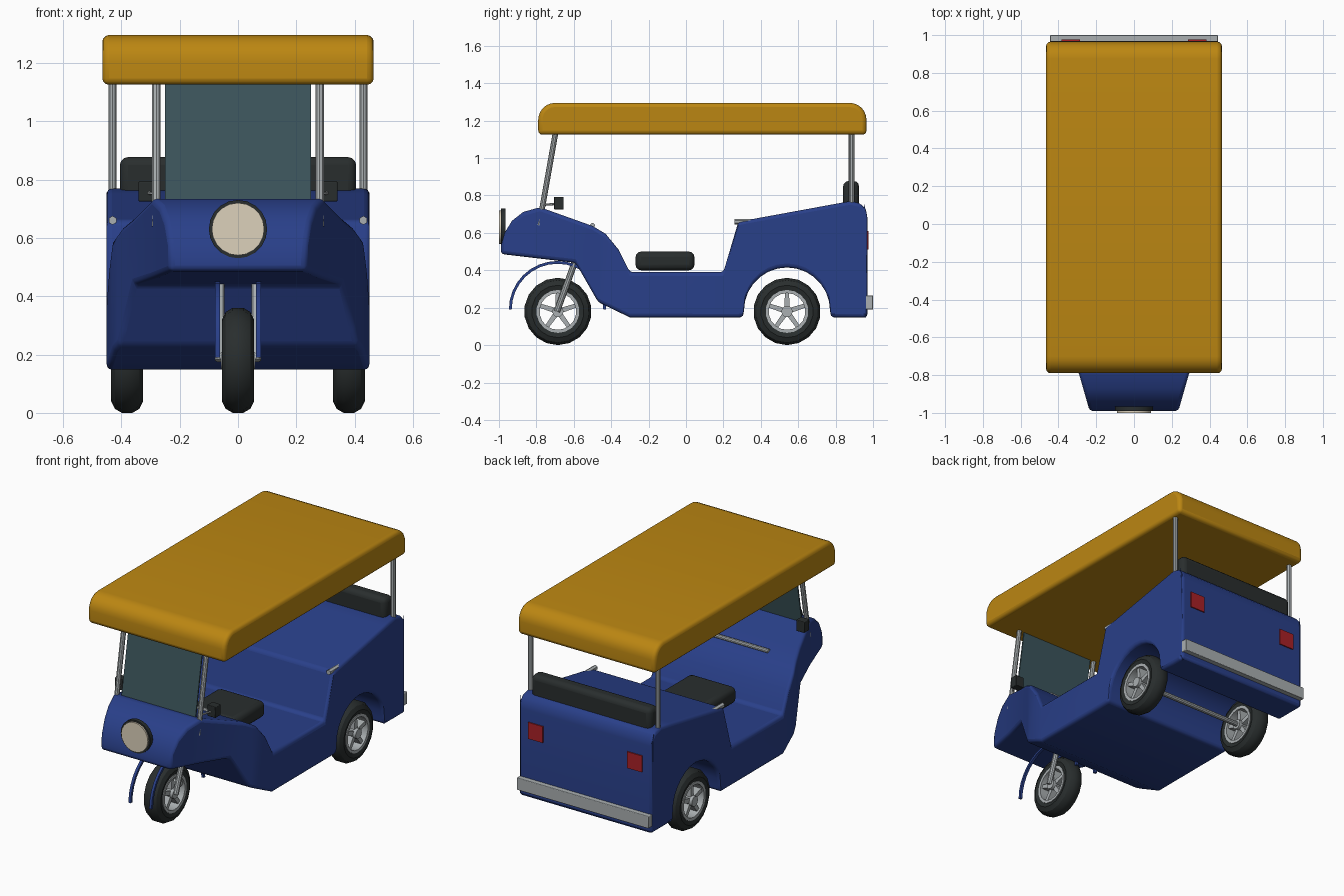
import bpy, bmesh, math
from mathutils import Vector

if "Cube" in bpy.data.objects:
    bpy.data.objects.remove(bpy.data.objects["Cube"])


def mat(name, r, g, b):
    m = bpy.data.materials.new(name)
    m.diffuse_color = (r, g, b, 1)
    m.use_nodes = True
    m.node_tree.nodes["Principled BSDF"].inputs["Base Color"].default_value = m.diffuse_color
    return m


BLUE = mat("blue_paint", .022, .05, .25)
GOLD = mat("gold_canopy", .5, .24, .006)
DARK = mat("dark_rubber", .022, .027, .027)
METAL = mat("metal", .4, .43, .44)
GLASS = mat("glass", .045, .09, .105)
CREAM = mat("lamp_cream", .72, .64, .5)
RED = mat("lamp_red", .4, .015, .02)


def finish(name, bm, material, bevel=0, segments=3):
    bmesh.ops.recalc_face_normals(bm, faces=bm.faces)
    me = bpy.data.meshes.new(name)
    bm.to_mesh(me)
    bm.free()
    ob = bpy.data.objects.new(name, me)
    bpy.context.collection.objects.link(ob)
    me.materials.append(material)
    bpy.context.view_layer.objects.active = ob
    ob.select_set(True)
    bpy.ops.object.shade_smooth_by_angle(angle=math.radians(32))
    ob.select_set(False)
    if bevel:
        b = ob.modifiers.new("bevel", 'BEVEL')
        b.width, b.segments = bevel, segments
        b.limit_method, b.angle_limit = 'ANGLE', math.radians(32)
        b.use_clamp_overlap = False
    return ob


def box(name, x, y, z, material, bevel=0):
    bm = bmesh.new()
    bmesh.ops.create_cube(bm, size=1)
    for v in bm.verts:
        v.co = [(a + b) / 2 + c * (b - a) for (a, b), c in zip((x, y, z), v.co)]
    return finish(name, bm, material, bevel)


def rod(name, a, b, r, material, sides=10):
    a, b = Vector(a), Vector(b)
    bm = bmesh.new()
    bmesh.ops.create_cone(bm, cap_ends=True, segments=sides, radius1=r, radius2=r, depth=(b - a).length)
    rot = (b - a).to_track_quat('Z', 'Y').to_matrix()
    for v in bm.verts:
        v.co = rot @ v.co + (a + b) / 2
    return finish(name, bm, material)


def loft(bm, rings, closed=False):
    rows = [[bm.verts.new(p) for p in ring] for ring in rings]
    n, m = len(rows), len(rows[0])
    for i in range(n if closed else n - 1):
        for j in range(m):
            r, s, k = rows[i], rows[(i + 1) % n], (j + 1) % m
            bm.faces.new((r[j], r[k], s[k], s[j]))
    if not closed:
        bm.faces.new(rows[0])
        bm.faces.new(rows[-1])


def lathe_x(bm, profile, centre, sides):
    # closed (x, radius) loop turned round the axle
    cx, cy, cz = centre
    angles = [2 * math.pi * i / sides for i in range(sides)]
    loft(bm, [[(cx + x, cy + r * math.sin(a), cz - r * math.cos(a)) for x, r in profile]
              for a in angles], closed=True)


def lerp(points, y):
    for (y0, v0), (y1, v1) in zip(points, points[1:]):
        if y <= y1:
            return v0 + (v1 - v0) * (y - y0) / (y1 - y0)
    return points[-1][1]


# body: top line, under line with wheel arch, and half width along y
top = [(-.99, .53), (-.97, .6), (-.93, .665), (-.87, .712), (-.78, .737), (-.5, .637), (-.43, .595),
       (-.36, .51), (-.3, .39), (.2, .39), (.28, .66), (.88, .77), (.935, .757), (.962, .725), (.97, .68)]
arch = [(.54 - .23 * math.cos(a), .185 + .23 * math.sin(a))
        for a in (math.pi * i / 14 for i in range(15))]
under = [(-.99, .487), (-.59, .44), (-.47, .23), (-.3, .148), (.305, .148)] + arch + [(.775, .148), (.97, .148)]
width = [(-.99, .235), (-.78, .295), (-.59, .362), (-.43, .43), (-.3, .45), (.97, .45)]
rings = []
for y in sorted({round(p[0], 5) for p in top + under + width}):
    w, lo, hi = lerp(width, y), lerp(under, y), lerp(top, y)
    rings.append([(-w, y, lo), (w, y, lo), (w, y, hi), (-w, y, hi)])
bm = bmesh.new()
loft(bm, rings)
finish("body", bm, BLUE, .018)

# canopy: side outline with rounded top ends, swept across x
R = .09
arc = [math.pi / 2 * i / 6 for i in range(7)]
outline = [(-.79, 1.125)] + [(-.79 + R - R * math.cos(a), 1.295 - R + R * math.sin(a)) for a in arc]
outline += [(.965 - R + R * math.sin(a), 1.295 - R + R * math.cos(a)) for a in arc] + [(.965, 1.125)]
bm = bmesh.new()
loft(bm, [[(x, y, z) for y, z in outline] for x in (-.465, .465)])
finish("canopy", bm, GOLD, .022)

# windscreen between the front posts
bm = bmesh.new()
loft(bm, [[(x, -.775 + d, .69), (x, -.695 + d, 1.15), (x, -.687 + d, 1.15), (x, -.767 + d, .69)]
          for x, d in ((-.25, 0), (.25, 0))])
finish("windscreen", bm, GLASS)

# seats
box("driver_seat", (-.16, .16), (-.27, .045), (.4, .5), DARK, .03)
box("rear_backrest", (-.405, .405), (.84, .925), (.72, .877), DARK, .028)

# lamps and bumper
rod("headlight_housing", (0, -.99, .63), (0, -.965, .63), .1, DARK, 20)
rod("headlight_lens", (0, -1, .63), (0, -.98, .63), .09, CREAM, 20)
box("rear_bumper", (-.445, .445), (.96, 1), (.19, .265), METAL, .004)

# steering bar
rod("handlebar", (-.21, -.5, .64), (.21, -.5, .64), .013, METAL)

# paired parts
for s, side in ((-1, "left"), (1, "right")):
    rod(side + "_front_post", (s * .28, -.785, .64), (s * .28, -.695, 1.15), .015, METAL)
    rod(side + "_rear_post", (s * .43, .885, .7), (s * .43, .885, 1.15), .015, METAL)
    rod(side + "_arm_rail", (s * .43, .26, .66), (s * .43, .4, .66), .015, METAL, 6)
    box(side + "_tail_light", (s * .335 - .05, s * .335 + .05), (.96, .977), (.51, .61), RED)
    box(side + "_mirror", (s * .313 - .028, s * .313 + .028), (-.705, -.655), (.725, .793), DARK, .004)
    rod(side + "_mirror_arm", (s * .28, -.765, .75), (s * .31, -.69, .755), .006, METAL, 6)
    rod(side + "_fork", (s * .062, -.69, .18), (s * .062, -.585, .47), .017, METAL)
    # thin mudguard hoop beside the front wheel
    bm = bmesh.new()
    hoop = []
    for i in range(17):
        a = math.pi * i / 16
        hoop.append([(s * .07 + dx, -.687 - r * math.cos(a), .19 + r * math.sin(a))
                     for dx, r in ((-.008, .245), (.008, .245), (.008, .26), (-.008, .26))])
    loft(bm, hoop)
    finish(side + "_mudguard_hoop", bm, BLUE)

# wheels: tyre, rim ring, hub and five spokes
half = [(.045, .108), (.055, .14), (.042, .166), (.018, .18)]
tyre = half + [(-x, r) for x, r in reversed(half)]
rim = [(.052, .115), (.052, .098), (-.052, .098), (-.052, .115)]
for name, c in (("front", (0, -.685, .18)), ("rear_left", (-.38, .54, .18)), ("rear_right", (.38, .54, .18))):
    bm = bmesh.new()
    lathe_x(bm, tyre, c, 18)
    finish(name + "_tyre", bm, DARK)
    bm = bmesh.new()
    lathe_x(bm, rim, c, 18)
    for k in range(5):
        a = 2 * math.pi * k / 5
        u, v = Vector((0, math.sin(a), math.cos(a))), Vector((0, math.cos(a), -math.sin(a)))
        loft(bm, [[Vector(c) + u * r + v * w * j + Vector((i * d, 0, 0))
                   for i, j in ((-1, -1), (1, -1), (1, 1), (-1, 1))]
                  for r, w, d in ((.015, .014, .04), (.102, .011, .04))])
    finish(name + "_rim", bm, METAL)
    x, y, z = c
    rod(name + "_hub", (x - .058, y, z), (x + .058, y, z), .03, METAL, 12)
# rear axle
rod("rear_axle", (-.36, .54, .18), (.36, .54, .18), .015, METAL)
